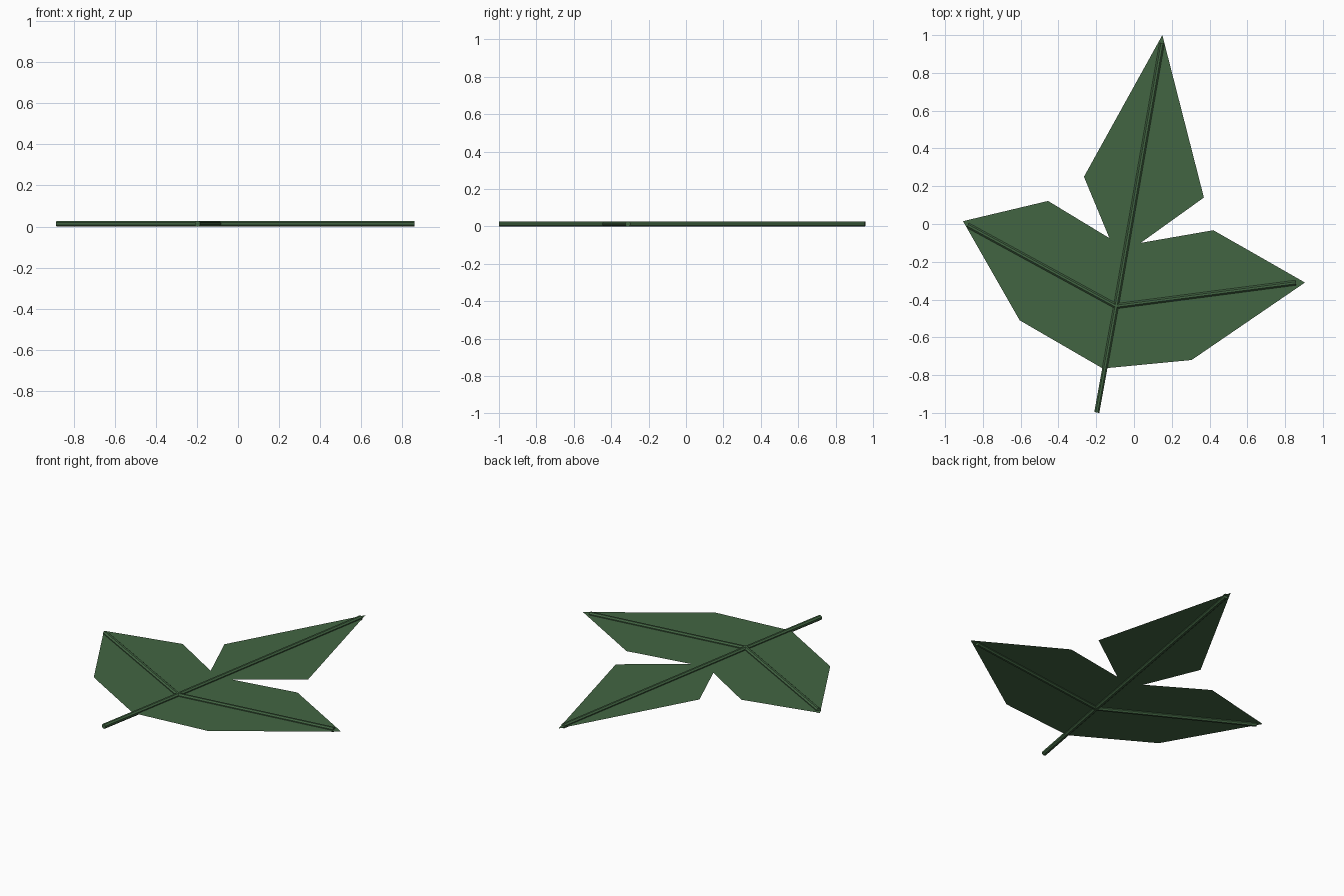
import bpy, bmesh, math
from mathutils import Vector, Matrix

if "Cube" in bpy.data.objects:
    bpy.data.objects.remove(bpy.data.objects["Cube"])

R = 0.0135   # vein radius; the blade sheet lies at mid height
green = bpy.data.materials.new("leaf green")
green.diffuse_color = (0.055, 0.13, 0.055, 1)
green.use_nodes = True
green.node_tree.nodes["Principled BSDF"].inputs["Base Color"].default_value = green.diffuse_color


def add_object(name, bm):
    me = bpy.data.meshes.new(name)
    bm.to_mesh(me)
    bm.free()
    me.materials.append(green)
    ob = bpy.data.objects.new(name, me)
    bpy.context.collection.objects.link(ob)
    return ob


def vein(name, a, b, sides=8):
    """Straight faceted rod with a flat top, lying between two plan points."""
    a, b = Vector((*a, R)), Vector((*b, R))
    d = b - a
    x_axis = d.normalized()
    y_axis = Vector((0, 0, 1)).cross(x_axis)
    bm = bmesh.new()
    r = R / math.cos(math.pi / sides)
    rings = []
    for p in (a, b):
        ring = []
        for i in range(sides):
            t = 2 * math.pi * (i + 0.5) / sides
            ring.append(bm.verts.new(p + y_axis * r * math.cos(t)
                                     + Vector((0, 0, r * math.sin(t)))))
        rings.append(ring)
    for i in range(sides):
        j = (i + 1) % sides
        bm.faces.new((rings[0][i], rings[0][j], rings[1][j], rings[1][i]))
    bm.faces.new(rings[0])
    bm.faces.new(rings[1])
    bmesh.ops.recalc_face_normals(bm, faces=bm.faces)
    return add_object(name, bm)


# Leaf blade: one thin sheet with three pointed lobes meeting at the hub
hub = (-0.095, -0.435)
notch_r, notch_l, base = (0.035, -0.10), (-0.13, -0.075), (-0.165, -0.765)
lobes = [
    [hub, notch_r, (0.37, 0.14), (0.15, 1.0), (-0.265, 0.25), notch_l],
    [hub, base, (0.305, -0.72), (0.905, -0.31), (0.42, -0.033), notch_r],
    [hub, notch_l, (-0.455, 0.122), (-0.905, 0.015), (-0.605, -0.51), base],
]
bm = bmesh.new()
for lobe in lobes:
    bm.faces.new([bm.verts.new((x, y, R)) for x, y in lobe])
bmesh.ops.remove_doubles(bm, verts=bm.verts, dist=1e-4)
add_object("leaf_blade", bm)

# Stem running on as the middle vein, plus the two side veins
vein("stem", (-0.197, -0.998), hub)
vein("middle_vein", hub, (0.148, 0.957))
vein("left_vein", hub, (-0.88, -0.007))
vein("right_vein", hub, (0.857, -0.311))
